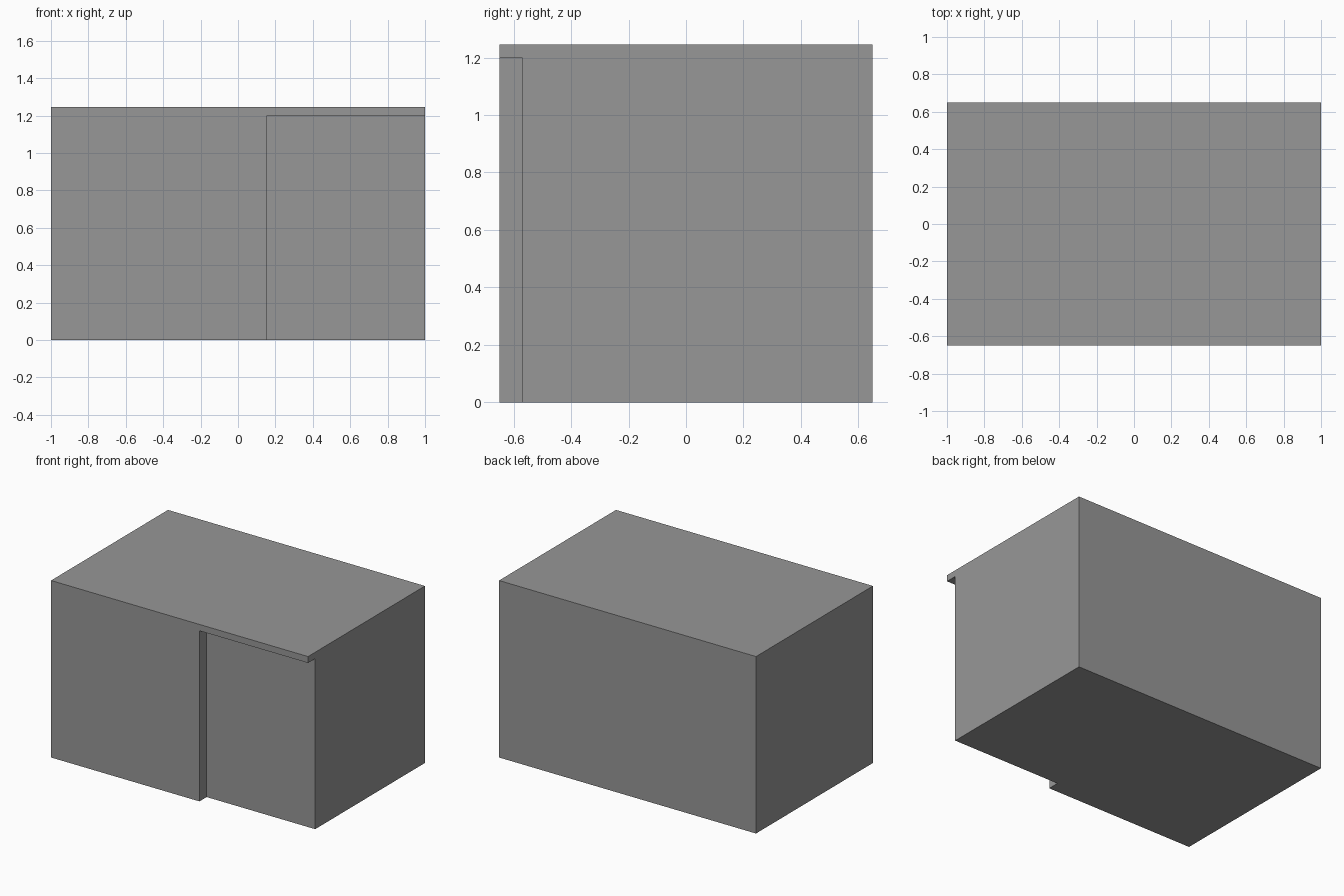
import bpy

if "Cube" in bpy.data.objects:
    bpy.data.objects.remove(bpy.data.objects["Cube"])

WIDTH, DEPTH, HEIGHT = 2.0, 1.30, 1.245


def box(name, low, high):
    """Axis-aligned box between two corners, with its scale baked in."""
    centre = [(a + b) / 2 for a, b in zip(low, high)]
    bpy.ops.mesh.primitive_cube_add(size=1, location=centre)
    obj = bpy.context.object
    obj.name = name
    obj.scale = [b - a for a, b in zip(low, high)]
    bpy.ops.object.transform_apply(location=True, rotation=False, scale=True)
    return obj


grey = bpy.data.materials.new("mid_grey")
grey.diffuse_color = (0.31, 0.31, 0.31, 1)
grey.use_nodes = True
grey.node_tree.nodes["Principled BSDF"].inputs["Base Color"].default_value = grey.diffuse_color

# Solid block body
body = box("block_body", (-WIDTH / 2, -DEPTH / 2, 0), (WIDTH / 2, DEPTH / 2, HEIGHT))
body.data.materials.append(grey)

# Shallow recess at the front right corner, open below and to the side
cutter = box("recess_cutter", (0.155, -DEPTH / 2 - 0.1, -0.1), (WIDTH / 2 + 0.1, -0.57, 1.20))
cutter.data.materials.append(grey)
cutter.hide_render = True

# Cut the recess, leaving a thin overhang along the top
cut = body.modifiers.new("recess", 'BOOLEAN')
cut.operation = 'DIFFERENCE'
cut.solver = 'EXACT'
cut.object = cutter
bpy.context.view_layer.objects.active = body
bpy.ops.object.modifier_apply(modifier=cut.name)
bpy.data.objects.remove(cutter, do_unlink=True)
